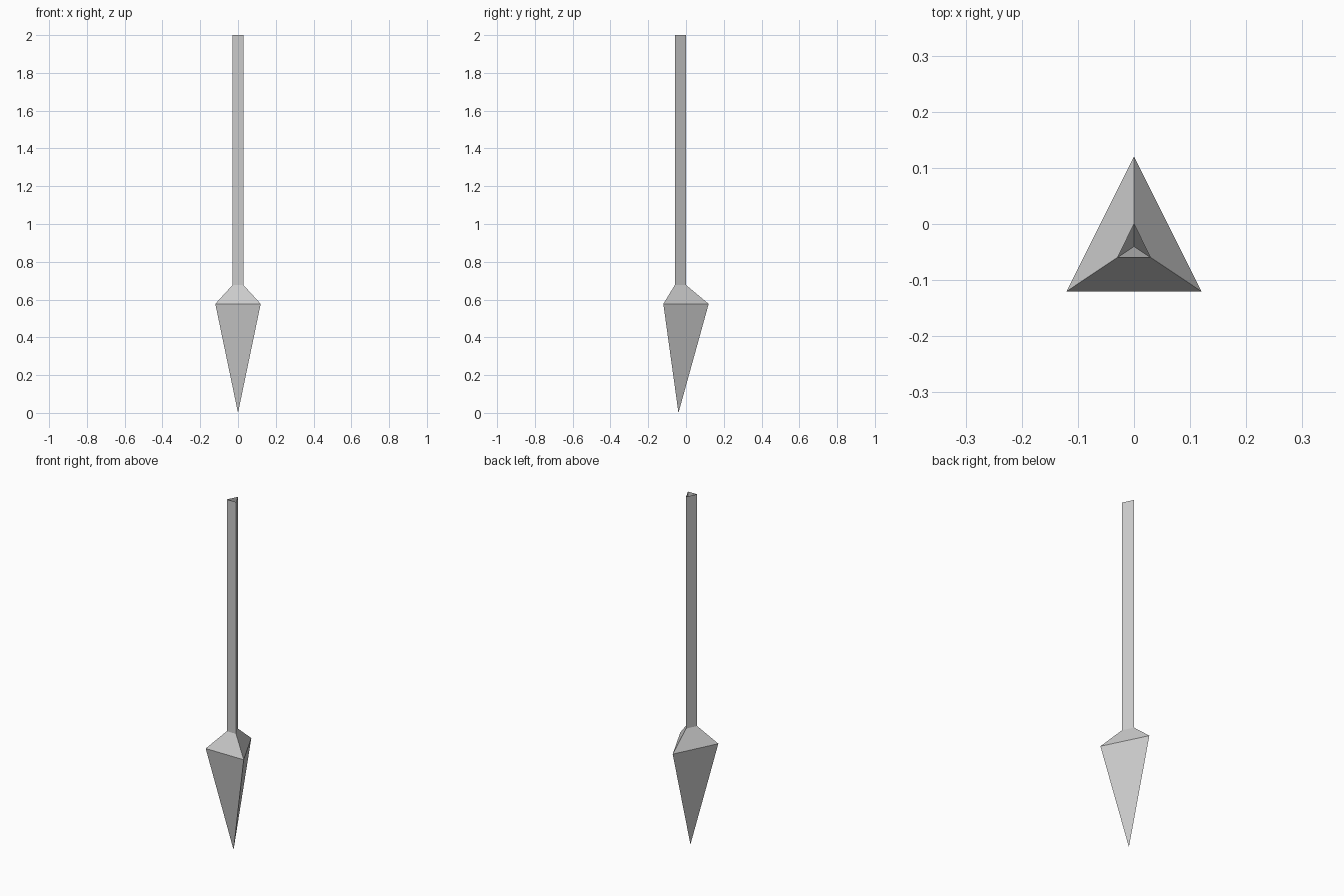
import bpy
import bmesh

if "Cube" in bpy.data.objects:
    bpy.data.objects.remove(bpy.data.objects["Cube"])


def ring(bm, half, back, front, z):
    """Triangular cross-section at height z."""
    return [bm.verts.new(p) for p in ((-half, front, z), (half, front, z), (0, back, z))]


def bridge(bm, low, high):
    for i in range(3):
        j = (i + 1) % 3
        bm.faces.new((low[i], low[j], high[j], high[i]))


def finish(bm, name):
    mesh = bpy.data.meshes.new(name)
    bm.to_mesh(mesh)
    bm.free()
    bpy.context.collection.objects.link(bpy.data.objects.new(name, mesh))


HEAD = (0.12, 0.12, -0.12, 0.577)
NECK = (0.029, 0.0, -0.059, 0.677)
END = NECK[:3] + (2.0,)

# Three-sided head: point at the bottom, shoulder sloping in to the neck
bm = bmesh.new()
tip = bm.verts.new((0, -0.04, 0))
wide = ring(bm, *HEAD)
for i in range(3):
    bm.faces.new((tip, wide[(i + 1) % 3], wide[i]))
bridge(bm, wide, ring(bm, *NECK))
finish(bm, "arrow_head")

# Hollow three-sided shaft, open at the top
bm = bmesh.new()
bridge(bm, ring(bm, *NECK), ring(bm, *END))
finish(bm, "arrow_shaft")
